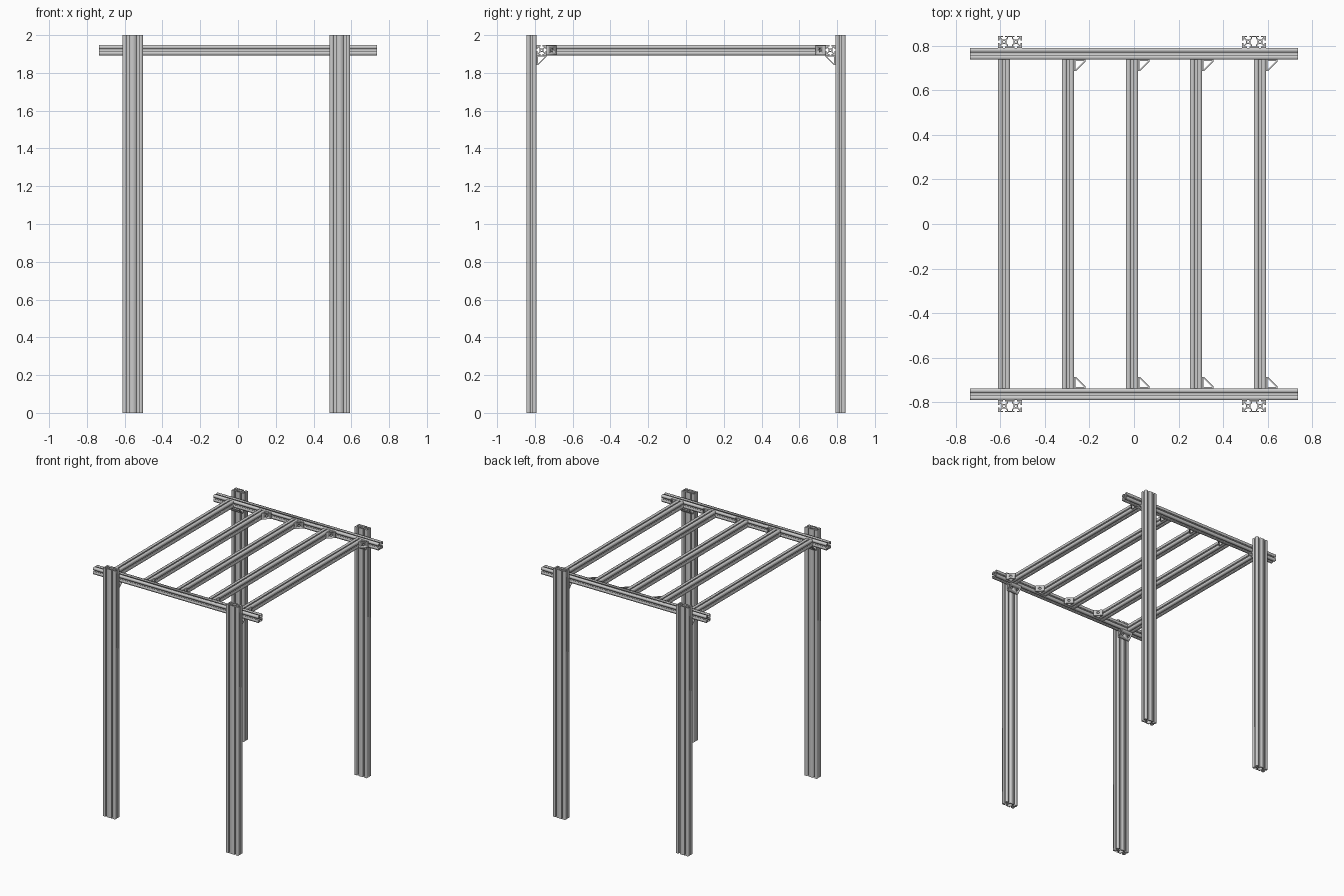
import bpy, math
from mathutils import Matrix, Vector

if "Cube" in bpy.data.objects:
    bpy.data.objects.remove(bpy.data.objects["Cube"])

S = 2 / 1500          # drawn in millimetres, posts are 1500 long
H = 20 * S            # half of one profile cell
CX = -0.009           # frame offset between the posts


def circle(cx, cy, r, n=16):
    return [(cx + r * math.cos(2 * math.pi * i / n), cy + r * math.sin(2 * math.pi * i / n)) for i in range(n)]


def extrude(loops, length):
    """Mesh from closed 2D loops (inner loops are holes), extruded along z."""
    cu = bpy.data.curves.new("section", 'CURVE')
    cu.dimensions, cu.fill_mode, cu.extrude = '2D', 'BOTH', length / 2
    for pts in loops:
        sp = cu.splines.new('POLY')
        sp.points.add(len(pts) - 1)
        for p, (x, y) in zip(sp.points, pts):
            p.co = (x * S, y * S, 0, 1)
        sp.use_cyclic_u = True
    ob = bpy.data.objects.new("section", cu)
    bpy.context.collection.objects.link(ob)
    dg = bpy.context.evaluated_depsgraph_get()
    me = bpy.data.meshes.new_from_object(ob.evaluated_get(dg))
    bpy.data.objects.remove(ob)
    return me


def place(me, name, loc, X=(1, 0, 0), Y=(0, 1, 0)):
    X, Y = Vector(X), Vector(Y)
    ob = bpy.data.objects.new(name, me)
    bpy.context.collection.objects.link(ob)
    ob.matrix_world = Matrix.Translation(loc) @ Matrix((X, Y, X.cross(Y))).transposed().to_4x4()
    return ob


# T-slot section: one side = half slot mirrored, turned around the cell
half = [(7.75, 4.7), (13.3, 10.25), (15.5, 10.25), (15.5, 4), (20, 4)]
side = [(x, -y) for x, y in half[::-1]] + half


def slot(quarter, cx=0):
    c, s = [(1, 0), (0, 1), (-1, 0), (0, -1)][quarter]
    return [(x * c - y * s + cx, x * s + y * c) for x, y in side]


corners = [(20, 20), (-20, 20), (-20, -20), (20, -20)]
single = []
for q in range(4):
    single += slot(q) + [corners[q]]
double = (slot(0, 20) + [(40, 20)] + slot(1, 20) + slot(1, -20) + [(-40, 20)]
          + slot(2, -20) + [(-40, -20)] + slot(3, -20) + slot(3, 20) + [(40, -20)])
right = [(12.25, -4.7), (6.5, -10.5), (6.5, -16)]
cavity = right + [(-x, y) for x, y in right[::-1]]
cavity += [(x, -y) for x, y in cavity[::-1]]

post_mesh = extrude([double, cavity, circle(20, 0, 3.4), circle(-20, 0, 3.4)], 2.0)
beam_mesh = extrude([single, circle(0, 0, 3.4)], 1.472)
slat_mesh = extrude([single, circle(0, 0, 3.4)], 1.476)


# Corner bracket: triangular ring with screw access holes in the sloped face
def bracket(width, holes):
    ring = [(0, 0), (39, 0), (39, 7), (7, 39), (0, 39)]
    hole = [(5, 5), (34, 5), (5, 34)]
    ob = place(extrude([ring, hole], width * S), "bracket_blank", (0, 0, 0))
    cutters = []
    for z in holes:
        c = place(extrude([circle(0, 0, 7)], 16 * S), "hole_cutter", (23 * S, 23 * S, z * S),
                  (0, 0, 1), (math.sqrt(.5), -math.sqrt(.5), 0))
        c.hide_render = True
        for o in (c, ob):       # weld the curve caps so the solids are closed
            if not any(m.type == 'WELD' for m in o.modifiers):
                o.modifiers.new("weld", 'WELD').merge_threshold = 1e-5
        m = ob.modifiers.new("hole", 'BOOLEAN')
        m.operation, m.solver, m.object = 'DIFFERENCE', 'EXACT', c
        cutters.append(c)
    bpy.context.view_layer.update()
    me = bpy.data.meshes.new_from_object(ob.evaluated_get(bpy.context.evaluated_depsgraph_get()))
    for o in cutters + [ob]:
        bpy.data.objects.remove(o)
    return me


slat_bracket = bracket(36, [0])
post_bracket = bracket(76, [-20, 20])

ZB = 1.92             # height of the roof frame
YB = 0.7645           # beam centre line
YP = YB + 2 * H       # post centre line

for sy, end in ((-1, "front"), (1, "back")):
    # Beam carried on the inside of the posts
    place(beam_mesh, end + "_beam", (-0.0, sy * YB, ZB), (0, 1, 0), (0, 0, 1))
    for sx, lr in ((-1, "left"), (1, "right")):
        x = CX + sx * 0.548
        place(post_mesh, f"{end}_{lr}_post", (x, sy * YP, 1.0))
        # Bracket under the beam against the post
        inward, down = (0, -sy, 0), (0, 0, -1)
        a, b = (inward, down) if sy > 0 else (down, inward)
        place(post_bracket, f"{end}_{lr}_post_bracket", (x, sy * (YB + H), ZB - H), a, b)

# Five roof slats, the last four braced on their right side
for i in range(5):
    x = CX + (i - 2) * 0.2875
    place(slat_mesh, f"roof_slat_{i + 1}", (x, 0, ZB), (0, 0, 1), (1, 0, 0))
    if i:
        y = YB - H
        place(slat_bracket, f"slat_bracket_front_{i + 1}", (x + H, -y, ZB))
        place(slat_bracket, f"slat_bracket_back_{i + 1}", (x + H, y, ZB), (0, -1, 0), (1, 0, 0))
